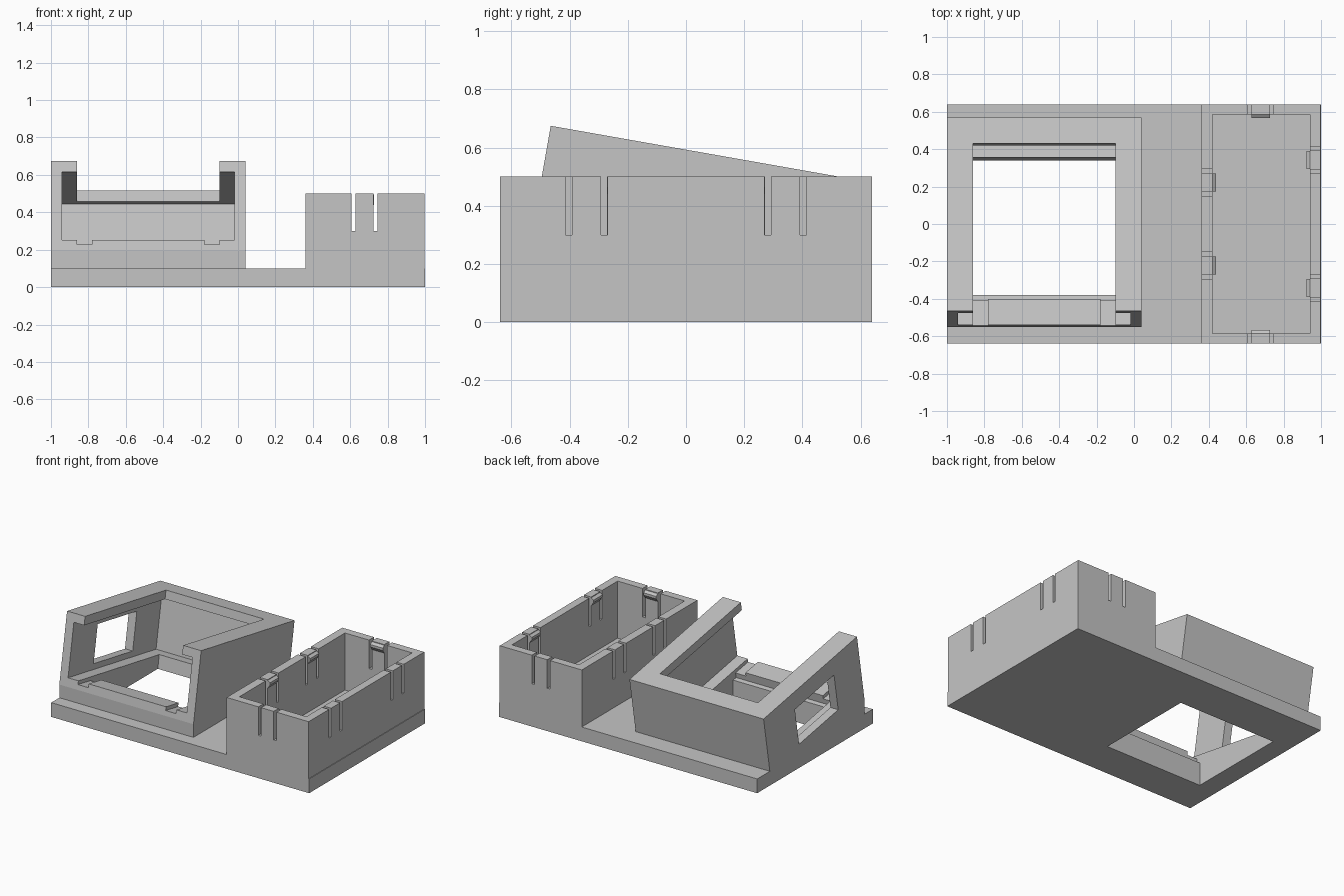
import bpy, bmesh, math
from mathutils import Matrix

cube = bpy.data.objects.get("Cube")
if cube:
    bpy.data.objects.remove(cube, do_unlink=True)

grey = bpy.data.materials.new("matte_grey")
grey.use_nodes = True
COLOUR = (0.56, 0.56, 0.56, 1)
grey.diffuse_color = COLOUR
grey.node_tree.nodes["Principled BSDF"].inputs["Base Color"].default_value = COLOUR

TILT = math.radians(10)
SIN, COS = math.sin(TILT), math.cos(TILT)


def tilted(u, v):
    """Point (y, z): u runs back along the sloping top, v runs down from it."""
    return (-0.465 + u * COS - v * SIN, 0.675 - u * SIN - v * COS)


def prism(name, x0, x1, profile):
    """Extrude a (y, z) profile along x."""
    bm = bmesh.new()
    ends = [[bm.verts.new((x, y, z)) for y, z in profile] for x in (x0, x1)]
    for ring in ends:
        bm.faces.new(ring)
    n = len(profile)
    for i in range(n):
        j = (i + 1) % n
        bm.faces.new((ends[0][i], ends[0][j], ends[1][j], ends[1][i]))
    bmesh.ops.recalc_face_normals(bm, faces=bm.faces)
    mesh = bpy.data.meshes.new(name)
    bm.to_mesh(mesh)
    bm.free()
    mesh.materials.append(grey)
    obj = bpy.data.objects.new(name, mesh)
    bpy.context.collection.objects.link(obj)
    return obj


def box(name, x0, x1, y0, y1, z0, z1):
    return prism(name, x0, x1, [(y0, z0), (y1, z0), (y1, z1), (y0, z1)])


def tilted_box(name, x0, x1, u0, u1, v0, v1):
    return prism(name, x0, x1, [tilted(u0, v0), tilted(u1, v0),
                                tilted(u1, v1), tilted(u0, v1)])


def carve(obj, cutters):
    """Subtract each cutter and bake the result."""
    for c in cutters:
        c.hide_render = True
        mod = obj.modifiers.new("cut", 'BOOLEAN')
        mod.operation = 'DIFFERENCE'
        mod.solver = 'EXACT'
        mod.object = c
    bpy.context.view_layer.update()
    graph = bpy.context.evaluated_depsgraph_get()
    baked = bpy.data.meshes.new_from_object(obj.evaluated_get(graph))
    obj.modifiers.clear()
    obj.data = baked


# Solid parts
plate = box("base_plate", -1, 1, -0.64, 0.64, 0, 0.1)
lip_y, lip_z = tilted(0, 0.49)
back_v = (0.675 - 1.05 * SIN - 0.1) / COS
holder = prism("tilted_holder", -1, 0.04, [
    tilted(0, 0), tilted(1.05, 0), tilted(1.05, back_v),
    (lip_y, 0.1), (lip_y, lip_z)])
case = box("storage_box", 0.36, 0.996, -0.64, 0.64, 0.1, 0.5)

# Holder cavity, top opening, floor opening, side window and lip channels
cavity = tilted_box("cavity_cutter", -0.94, -0.02, -0.1, 0.99, 0.06, 0.43)
opening = tilted_box("opening_cutter", -0.86, -0.10, -0.1, 0.91, -0.1, 0.2)
floor_hole = prism("floor_cutter", -0.86, -0.10, [
    tilted(0.14, 0.4), tilted(0.91, 0.4), tilted(0.91, 0.75),
    (-0.38, -0.1), tilted(0.173, 0.49), tilted(0.14, 0.49)])
window = tilted_box("window_cutter", -1.1, -0.9, 0.28, 0.72, 0.125, 0.39)
channels = [tilted_box("channel_cutter", x, x + 0.08, -0.1, 0.2, 0.4, 0.455)
            for x in (-0.86, -0.18)]
carve(holder, [cavity, opening, floor_hole, window] + channels)
carve(plate, [cavity, floor_hole])

# Storage box interior and the slits beside each spring tab
HALF = 0.011
well = box("well_cutter", 0.42, 0.94, -0.585, 0.585, 0.08, 0.6)
slits = [box("slit_cutter", x - HALF, x + HALF, -0.7, 0.7, 0.3, 0.6)
         for x in (0.617, 0.736)]
for x0, x1, tab_y in ((0.9, 1.1, 0.342), (0.3, 0.46, 0.222)):
    for side in (-1, 1):
        for off in (-0.061, 0.061):
            y = side * tab_y + off
            slits.append(box("slit_cutter", x0, x1, y - HALF, y + HALF, 0.3, 0.6))
carve(case, [well] + slits)

for c in [cavity, opening, floor_hole, window, well] + channels + slits:
    bpy.data.objects.remove(c, do_unlink=True)

# Snap hooks on the inner side of each tab
HOOK = [(-0.01, 0.44), (0, 0.44), (0.018, 0.465), (0.018, 0.482), (0, 0.495), (-0.01, 0.495)]
places = [("front", 0.677, -0.585, 0), ("back", 0.677, 0.585, 180)]
for side, word in ((-1, "front"), (1, "back")):
    places.append(("left_" + word, 0.94, side * 0.342, 90))
    places.append(("right_" + word, 0.42, side * 0.222, -90))
for word, x, y, angle in places:
    hook = prism("snap_hook_" + word, -0.049, 0.049, HOOK)
    hook.matrix_world = Matrix.Translation((x, y, 0)) @ Matrix.Rotation(
        math.radians(angle), 4, 'Z')
